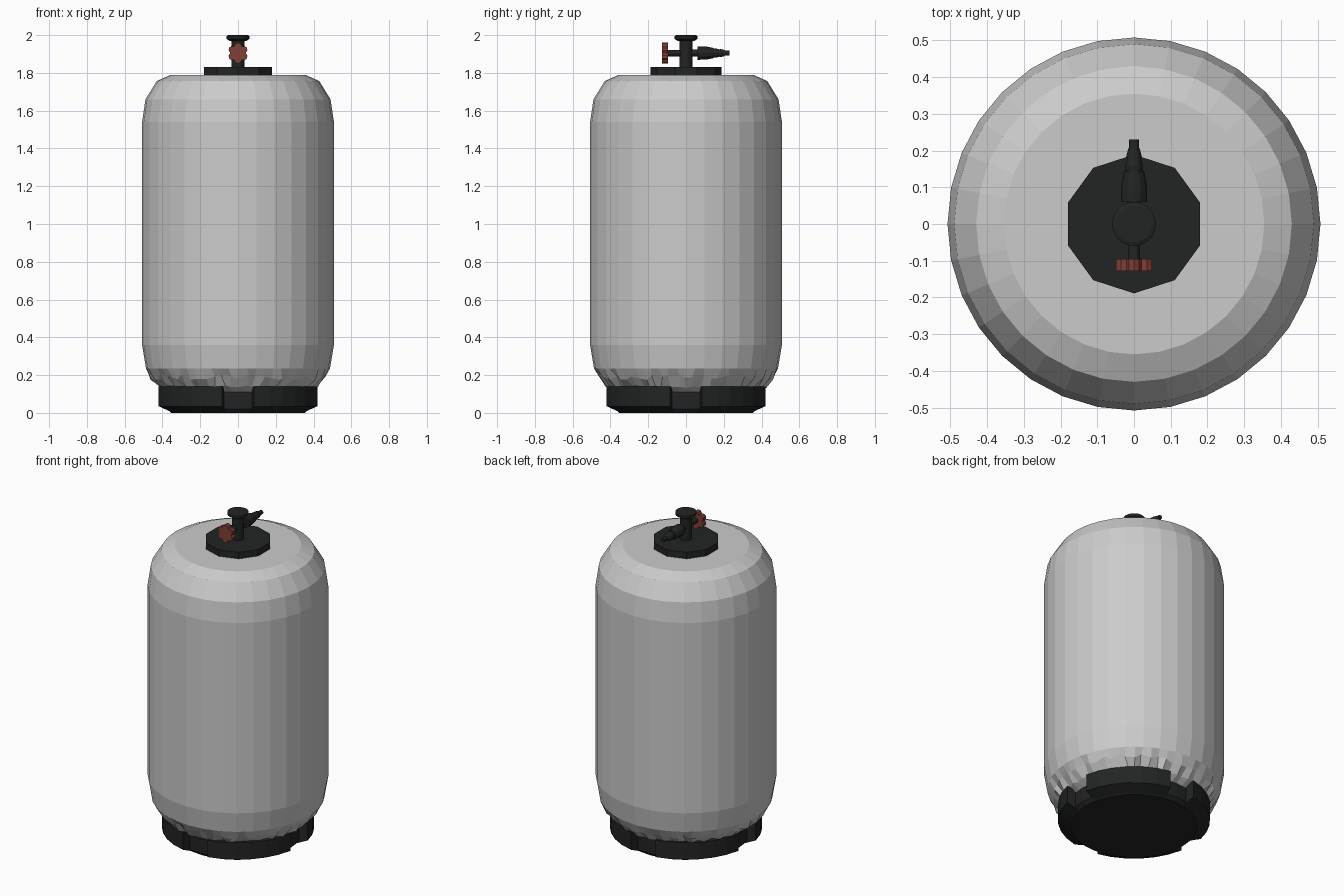
import bpy, bmesh, math, random
from mathutils import Matrix

if "Cube" in bpy.data.objects:
    bpy.data.objects.remove(bpy.data.objects["Cube"])

random.seed(4)


def material(name, rgb):
    m = bpy.data.materials.new(name)
    m.diffuse_color = (*rgb, 1)
    m.use_nodes = True
    m.node_tree.nodes["Principled BSDF"].inputs["Base Color"].default_value = m.diffuse_color
    return m


BLACK = material("black_plastic", (0.016, 0.018, 0.017))
RED = material("red_plastic", (0.22, 0.05, 0.038))


def finish(name, bm, mat=None):
    bmesh.ops.recalc_face_normals(bm, faces=bm.faces[:])
    mesh = bpy.data.meshes.new(name)
    bm.to_mesh(mesh)
    bm.free()
    ob = bpy.data.objects.new(name, mesh)
    bpy.context.collection.objects.link(ob)
    if mat:
        mesh.materials.append(mat)
    return ob


def rings_to_solid(name, rings, mat=None, matrix=None, caps=(True, True)):
    """Bridge stacked closed rings of points and cap the ends."""
    bm = bmesh.new()
    vs = [[bm.verts.new(p) for p in ring] for ring in rings]
    n = len(vs[0])
    for a, b in zip(vs, vs[1:]):
        for i in range(n):
            j = (i + 1) % n
            bm.faces.new((a[i], a[j], b[j], b[i]))
    for ring, cap in ((vs[0], caps[0]), (vs[-1], caps[1])):
        if cap:
            bm.faces.new(ring)
    if matrix:
        bm.transform(matrix)
    return finish(name, bm, mat)


def circle(r, z, n, phase=0.0):
    return [(r * math.cos(phase + math.tau * i / n),
             r * math.sin(phase + math.tau * i / n), z) for i in range(n)]


def lathe(name, profile, n, mat=None, matrix=None, phase=0.0, caps=(True, True)):
    return rings_to_solid(name, [circle(r, z, n, phase) for r, z in profile],
                          mat, matrix, caps)


# keg body
lathe("keg_body", [(0.487, 0.235), (0.508, 0.36), (0.508, 1.54), (0.49, 1.66),
                   (0.43, 1.757), (0.355, 1.79)], 32, caps=(False, True))

# crinkled lower shoulder, its top ring lies on the 32-sided body edge
N = 64
top = []
for i in range(N):
    r = 0.487 * (math.cos(math.pi / 32) if i % 2 else 1)
    a = math.tau * i / N
    top.append((r * math.cos(a), r * math.sin(a), 0.235))
crinkle = [top]
for radius, z, dr, dz in ((0.458, 0.19, 0.008, 0.016), (0.415, 0.14, 0.012, 0.008)):
    ring = []
    for i in range(N):
        r = radius + (dr if i % 2 else -dr) * random.uniform(0.2, 1.0)
        a = math.tau * (i + random.uniform(-0.3, 0.3)) / N
        ring.append((r * math.cos(a), r * math.sin(a), z + random.uniform(-dz, dz)))
    crinkle.append(ring)
crinkle.append(circle(0.36, 0.105, N))
rings_to_solid("crinkled_shoulder", crinkle, caps=(False, True))

# base core and four foot segments around it, with a gap on each axis
lathe("base_core", [(0.355, 0.0), (0.375, 0.02), (0.375, 0.11)], 32, BLACK)
foot = [(0.355, 0.003), (0.428, 0.035), (0.428, 0.14), (0.36, 0.14)]
for q in range(4):
    angles = [math.tau * (q * 8 + 1 + k) / 32 for k in range(7)]
    rings_to_solid(f"base_segment_{q + 1}",
                   [[(r * math.cos(a), r * math.sin(a), z) for r, z in foot]
                    for a in angles], BLACK)

# top plate, valve stem and cap
lathe("top_plate", [(0.189, 1.785), (0.189, 1.83)], 10, BLACK, phase=math.pi / 2)
lathe("valve_stem", [(0.034, 1.82), (0.034, 1.975)], 16, BLACK)
lathe("stem_cap", [(0.045, 1.97), (0.06, 1.98), (0.06, 1.996), (0.05, 2.0)], 20, BLACK)

# spout and rod, lathed along y
ALONG_Y = Matrix.Translation((0, 0, 1.905)) @ Matrix.Rotation(-math.pi / 2, 4, 'X')
lathe("barbed_spout", [(0.018, 0.0), (0.018, 0.06), (0.036, 0.06), (0.034, 0.11),
                       (0.027, 0.145), (0.023, 0.145), (0.024, 0.16), (0.019, 0.18),
                       (0.022, 0.18), (0.016, 0.205), (0.014, 0.205), (0.013, 0.23)],
      12, BLACK, ALONG_Y)
lathe("knob_rod", [(0.017, -0.1), (0.017, 0.0)], 12, BLACK, ALONG_Y)

# six-lobed hand knob
lobes = []
for i in range(24):
    a = math.tau * i / 24
    r = (0.056, 0.051, 0.041, 0.051)[i % 4]
    lobes.append((r * math.sin(a), r * math.cos(a)))
rings_to_solid("knob", [[(x, y, z) for x, y in lobes] for z in (-0.128, -0.095)],
               RED, ALONG_Y)
